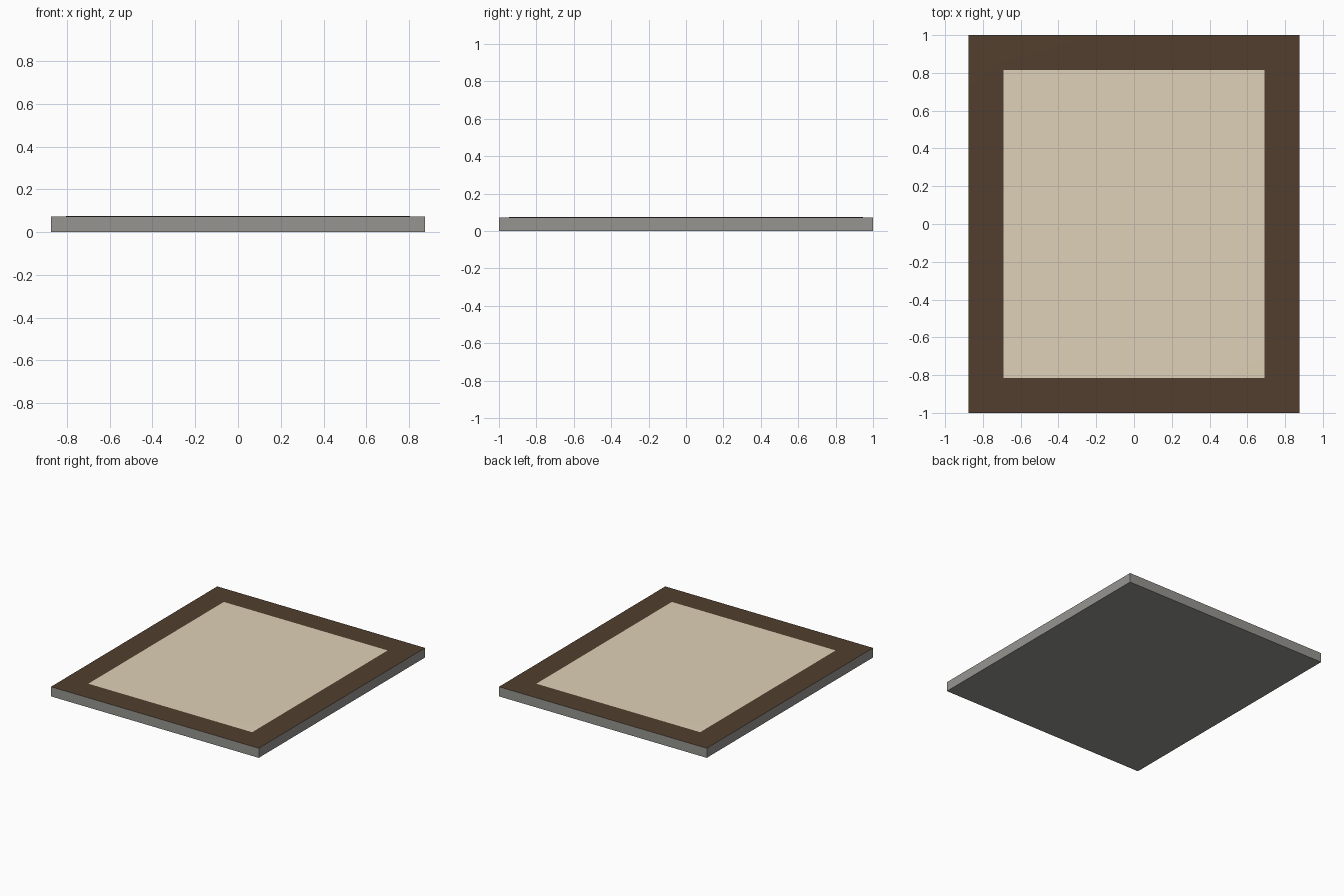
import bpy, bmesh
from mathutils import Matrix

if "Cube" in bpy.data.objects:
    bpy.data.objects.remove(bpy.data.objects["Cube"])

W, D, H = 1.75, 2.0, 0.073      # slab size up to the outer rim
BORDER, RISE = 0.185, 0.002     # mitred border width and its very slight rise


def srgb_material(name, rgb):
    def lin(c):
        c /= 255
        return c / 12.92 if c <= 0.04045 else ((c + 0.055) / 1.055) ** 2.4
    mat = bpy.data.materials.new(name)
    mat.diffuse_color = (*[lin(c) for c in rgb], 1.0)
    mat.use_nodes = True
    mat.node_tree.nodes["Principled BSDF"].inputs["Base Color"].default_value = mat.diffuse_color
    return mat


mesh = bpy.data.meshes.new("framed_panel")
for name, rgb in (("grey edge", (150, 149, 144)),
                  ("dark brown border", (82, 63, 47)),
                  ("beige panel", (222, 209, 183))):
    mesh.materials.append(srgb_material(name, rgb))

# Slab standing on the ground
bm = bmesh.new()
bmesh.ops.create_cube(bm, size=1.0, matrix=Matrix.Translation((0, 0, H / 2))
                      @ Matrix.Diagonal((W, D, H, 1)))

# Top face: mitred border around an inset centre panel
top = max(bm.faces, key=lambda f: f.calc_center_median().z)
border = bmesh.ops.inset_region(bm, faces=[top], thickness=BORDER,
                                use_even_offset=True)["faces"]
for v in top.verts:
    v.co.z = H + RISE
for f in border:
    f.material_index = 1
top.material_index = 2
bm.normal_update()
bm.to_mesh(mesh)
bm.free()

obj = bpy.data.objects.new("framed_panel", mesh)
bpy.context.collection.objects.link(obj)

# Soft shading over the top, crisp outer edges
bpy.context.view_layer.objects.active = obj
obj.select_set(True)
bpy.ops.object.shade_smooth_by_angle(angle=0.5)
